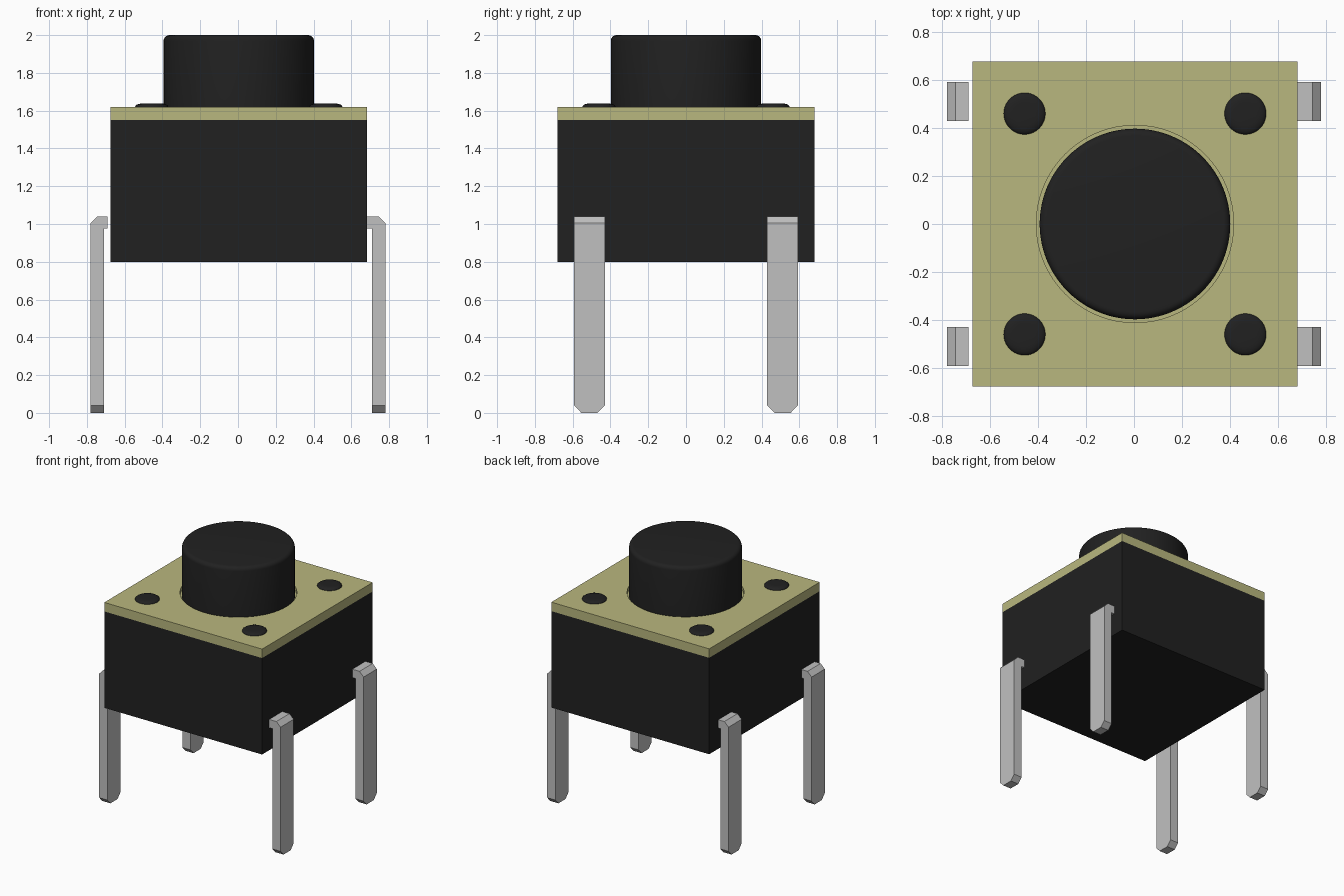
import bpy, bmesh, math

cube = bpy.data.objects.get("Cube")
if cube:
    bpy.data.objects.remove(cube, do_unlink=True)


def material(name, rgb):
    m = bpy.data.materials.new(name)
    m.use_nodes = True
    m.diffuse_color = (*rgb, 1)
    bsdf = next(n for n in m.node_tree.nodes if n.type == 'BSDF_PRINCIPLED')
    bsdf.inputs["Base Color"].default_value = (*rgb, 1)
    return m


BLACK = material("black plastic", (0.0150, 0.0150, 0.0150))
YELLOW = material("pale olive plate", (0.485, 0.475, 0.21))
GREY = material("light grey metal", (0.53, 0.53, 0.53))
CX = 0.004      # housing sits a hair off the pin centre
HALF = 0.679


def make(name, bm, mat, smooth=False):
    bmesh.ops.recalc_face_normals(bm, faces=bm.faces)
    me = bpy.data.meshes.new(name)
    bm.to_mesh(me)
    bm.free()
    me.materials.append(mat)
    ob = bpy.data.objects.new(name, me)
    bpy.context.scene.collection.objects.link(ob)
    if smooth:
        bpy.ops.object.select_all(action='DESELECT')
        ob.select_set(True)
        bpy.context.view_layer.objects.active = ob
        bpy.ops.object.shade_smooth_by_angle(angle=math.radians(35))
    return ob


def box(name, z0, z1, mat):
    bm = bmesh.new()
    bmesh.ops.create_cube(bm, size=1)
    for v in bm.verts:
        v.co = (CX + v.co.x * 2 * HALF, v.co.y * 2 * HALF, z0 + (v.co.z + 0.5) * (z1 - z0))
    return make(name, bm, mat)


def lathe(name, profile, x, y, mat, n=64):
    """Closed round solid from (radius, z) points, bottom to top."""
    bm = bmesh.new()
    rings = [[bm.verts.new((x + r * math.cos(2 * math.pi * i / n),
                            y + r * math.sin(2 * math.pi * i / n), z)) for i in range(n)]
             for r, z in profile]
    for a, b in zip(rings, rings[1:]):
        for i in range(n):
            j = (i + 1) % n
            bm.faces.new((a[i], a[j], b[j], b[i]))
    bm.faces.new(rings[0])
    bm.faces.new(rings[-1])
    return make(name, bm, mat, smooth=True)


def rounded(radius, z0, z1, rx, rz, steps=5):
    """Straight wall with a rounded top edge."""
    pts = [(radius, z0)]
    for k in range(steps + 1):
        a = math.pi / 2 * k / steps
        pts.append((radius - rx + rx * math.cos(a), z1 - rz + rz * math.sin(a)))
    return pts


# Housing and cover plate
box("housing", 0.80, 1.55, BLACK)
plate = box("cover_plate", 1.55, 1.62, YELLOW)

# Narrow round recess around the plunger
cutter = lathe("recess_cutter", [(0.412, 1.59), (0.412, 1.70)], CX, 0, YELLOW)
cutter.hide_render = True
mod = plate.modifiers.new("recess", 'BOOLEAN')
mod.operation = 'DIFFERENCE'
mod.object = cutter
bpy.ops.object.select_all(action='DESELECT')
plate.select_set(True)
bpy.context.view_layer.objects.active = plate
bpy.ops.object.modifier_apply(modifier=mod.name)
bpy.data.objects.remove(cutter, do_unlink=True)

# Plunger and the four corner studs
lathe("plunger", rounded(0.398, 1.58, 2.0, 0.03, 0.03), CX, 0, BLACK, 96)
for sx, side in ((1, "left"), (-1, "right")):
    for sy, end in ((-1, "front"), (1, "back")):
        lathe(f"stud_{end}_{side}", rounded(0.087, 1.60, 1.638, 0.04, 0.016),
              CX + sx * 0.461, sy * 0.461, BLACK, 40)


# Bent metal pins: hooked top, chamfered tip
def pin(name, sx, sy):
    inner = 0.68 if sx > 0 else 0.691
    hook = [(0.71, 0.04), (0.78, 0.04), (0.78, 1.005), (0.745, 1.04),
            (inner, 1.04), (inner, 0.975), (0.71, 0.975)]
    y0, y1 = 0.43, 0.592
    bm = bmesh.new()
    a, b = [[bm.verts.new((sx * x, sy * y, z)) for x, z in hook] for y in (y0, y1)]
    bm.faces.new(a)
    bm.faces.new(b)
    for i in range(1, len(hook)):
        j = (i + 1) % len(hook)
        bm.faces.new((a[i], a[j], b[j], b[i]))
    # tip tapers across its width
    c, d = [[bm.verts.new((sx * x, sy * y, 0)) for x in (0.71, 0.78)]
            for y in (y0 + 0.038, y1 - 0.038)]
    bm.faces.new((a[0], a[1], c[1], c[0]))
    bm.faces.new((b[0], b[1], d[1], d[0]))
    bm.faces.new((c[0], c[1], d[1], d[0]))
    for k in (0, 1):
        bm.faces.new((a[k], b[k], d[k], c[k]))
    make(name, bm, GREY)


for sx, side in ((1, "left"), (-1, "right")):
    for sy, end in ((-1, "front"), (1, "back")):
        pin(f"pin_{end}_{side}", sx, sy)
